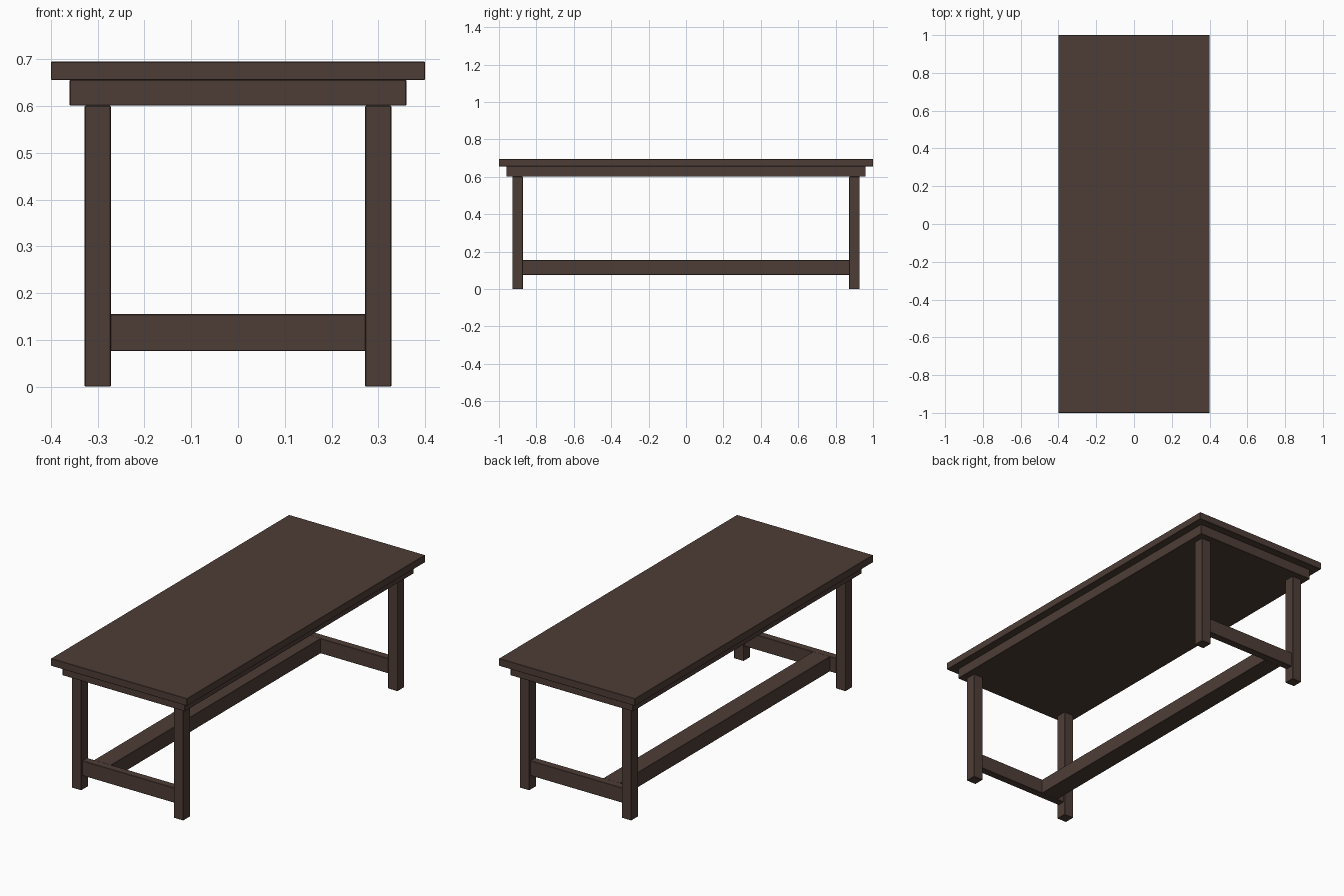
import bpy

if "Cube" in bpy.data.objects:
    bpy.data.objects.remove(bpy.data.objects["Cube"])

# Single dark wood colour
wood = bpy.data.materials.new("dark brown wood")
wood.diffuse_color = (0.076, 0.047, 0.037, 1.0)
wood.use_nodes = True
wood.node_tree.nodes["Principled BSDF"].inputs["Base Color"].default_value = wood.diffuse_color


def box(name, x, y, z, bevel=0.0015):
    """Box from (min, max) ranges, with slightly eased edges."""
    bpy.ops.mesh.primitive_cube_add(
        size=1, location=[(a + b) / 2 for a, b in (x, y, z)])
    ob = bpy.context.object
    ob.name = name
    ob.scale = [b - a for a, b in (x, y, z)]
    bpy.ops.object.transform_apply(location=False, rotation=False, scale=True)
    ob.data.materials.append(wood)
    mod = ob.modifiers.new("eased edges", 'BEVEL')
    mod.width = bevel
    mod.segments = 1
    return ob


# Top board and the apron slab under it
box("table_top", (-0.4, 0.4), (-1, 1), (0.656, 0.695))
box("apron", (-0.36, 0.36), (-0.96, 0.96), (0.601, 0.656))

# Legs and end stretchers
for sy, end in ((-1, "front"), (1, "back")):
    yc = 0.9 * sy
    for sx, side in ((-1, "left"), (1, "right")):
        xc = 0.3 * sx
        box(f"{end}_{side}_leg", (xc - 0.028, xc + 0.028),
            (yc - 0.028, yc + 0.028), (0, 0.601))
    box(f"{end}_stretcher", (-0.273, 0.273),
        (yc - 0.02, yc + 0.02), (0.076, 0.155))

# Long stretcher joining the ends, set toward the left side
box("long_stretcher", (-0.23, -0.13), (-0.882, 0.882), (0.076, 0.155))
